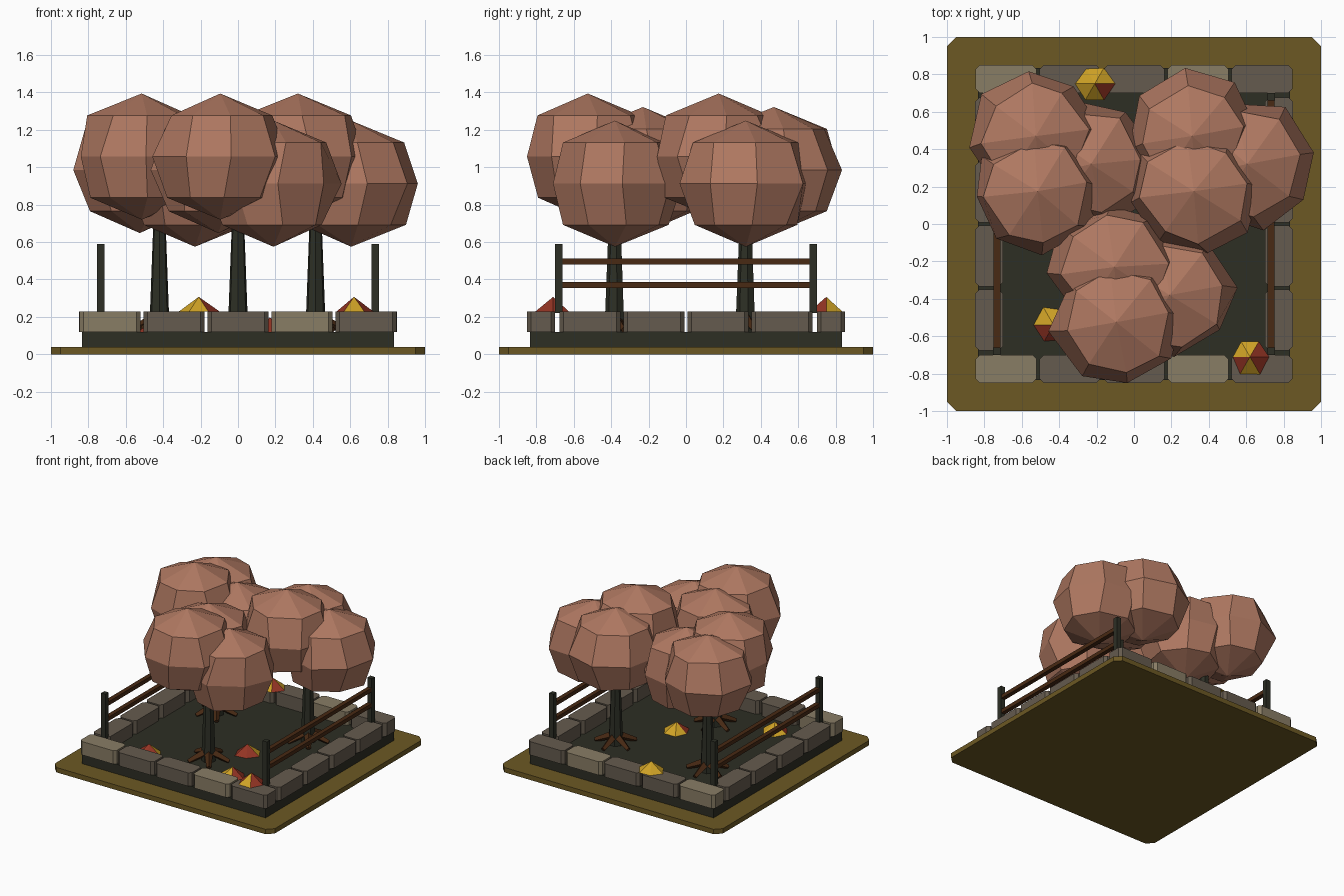
import bpy, bmesh, math, random
from mathutils import Vector

if "Cube" in bpy.data.objects:
    bpy.data.objects.remove(bpy.data.objects["Cube"])

random.seed(4)


def material(name, rgb):
    m = bpy.data.materials.new(name)
    lin = [((c / 255 + 0.055) / 1.055) ** 2.4 if c > 10 else c / 255 / 12.92 for c in rgb]
    m.diffuse_color = (*lin, 1)
    m.use_nodes = True
    m.node_tree.nodes["Principled BSDF"].inputs["Base Color"].default_value = m.diffuse_color
    return m


GRASS = material("dry_grass", (108, 88, 35))
SOIL = material("dark_soil", (45, 46, 36))
BARK = material("dark_bark", (45, 47, 37))
WOOD = material("brown_wood", (72, 41, 19))
LIGHT = material("light_stone", (137, 125, 101))
MID = material("grey_stone", (101, 91, 78))
LEAF = material("autumn_canopy", (175, 120, 97))
YELLOW = material("yellow_leaf", (208, 163, 38))
RED = material("red_leaf", (148, 52, 36))


def finish(name, bm, *mats):
    bmesh.ops.recalc_face_normals(bm, faces=bm.faces)
    me = bpy.data.meshes.new(name)
    bm.to_mesh(me)
    bm.free()
    for m in mats:
        me.materials.append(m)
    ob = bpy.data.objects.new(name, me)
    bpy.context.collection.objects.link(ob)
    return ob


def box(name, lo, hi, mat, corner=0):
    """Box between two corners, with optional chamfered vertical edges."""
    bm = bmesh.new()
    bmesh.ops.create_cube(bm, size=1)
    lo, hi = Vector(lo), Vector(hi)
    for v in bm.verts:
        v.co = Vector([(lo[i] + hi[i]) / 2 + v.co[i] * (hi[i] - lo[i]) for i in range(3)])
    if corner:
        edges = [e for e in bm.edges if abs(e.verts[0].co.z - e.verts[1].co.z) > 1e-4]
        bmesh.ops.bevel(bm, geom=edges, offset=corner, segments=1, affect='EDGES')
    return finish(name, bm, mat)


def taper(name, a, b, r1, r2, sides, mat):
    """Tapered prism from point a to point b."""
    a, b = Vector(a), Vector(b)
    bm = bmesh.new()
    bmesh.ops.create_cone(bm, cap_ends=True, segments=sides, radius1=r1, radius2=r2,
                          depth=(b - a).length)
    rot = (b - a).to_track_quat('Z', 'Y')
    for v in bm.verts:
        v.co = rot @ v.co + (a + b) / 2
    return finish(name, bm, mat)


# Ground plate and planting bed
box("ground_plate", (-1, -1, 0), (1, 1, 0.04), GRASS, 0.05)
box("soil_bed", (-0.835, -0.835, 0.04), (0.835, 0.835, 0.12), SOIL)

# Stone border: five along front and back, four along each side
for s, side in ((-1, "front"), (1, "back")):
    for i in range(5):
        x = -0.684 + 0.342 * i
        box(f"{side}_stone_{i}", (x - 0.163, s * 0.775 - 0.075, 0.12),
            (x + 0.163, s * 0.775 + 0.075, 0.23), LIGHT if i % 3 == 0 else MID, 0.022)
for s, side in ((-1, "left"), (1, "right")):
    for i in range(4):
        y = -0.513 + 0.342 * i
        box(f"{side}_stone_{i}", (s * 0.775 - 0.075, y - 0.163, 0.12),
            (s * 0.775 + 0.075, y + 0.163, 0.23), MID, 0.022)

# Side fences
for s, side in ((-1, "left"), (1, "right")):
    for y in (-0.68, 0.68):
        box(f"{side}_fence_post", (s * 0.733 - 0.02, y - 0.02, 0.22),
            (s * 0.733 + 0.02, y + 0.02, 0.59), BARK)
    for z in (0.37, 0.497):
        box(f"{side}_fence_rail", (s * 0.733 - 0.018, -0.67, z - 0.016),
            (s * 0.733 + 0.018, 0.67, z + 0.016), WOOD)


def leaf_ball(name, centre):
    """Eight-sided faceted ball with slightly uneven rings."""
    bm = bmesh.new()
    bmesh.ops.create_uvsphere(bm, u_segments=8, v_segments=4, radius=1)
    for v in bm.verts:
        z = v.co.z
        if abs(z) > 0.9:
            v.co = (0, 0, math.copysign(0.337, z))
        else:
            ring = abs(z) > 0.3
            a = math.atan2(v.co.y, v.co.x) + random.uniform(-0.09, 0.09) + 0.15
            r = (0.278 if ring else 0.345) * random.uniform(0.94, 1.07)
            v.co = (r * math.cos(a), r * math.sin(a), math.copysign(0.22, z) if ring else 0)
        v.co += Vector(centre)
    return finish(name, bm, LEAF)


# Trees: trunk, splayed roots and three leaf balls each
for n, (tx, ty) in enumerate(((-0.42, 0.32), (0, -0.38), (0.415, 0.32))):
    taper(f"trunk_{n}", (tx, ty, 0.12), (tx, ty, 0.85), 0.056, 0.028, 7, BARK)
    for k in range(5):
        a = math.tau * k / 5 + 0.3
        c, s = math.cos(a), math.sin(a)
        taper(f"root_{n}_{k}", (tx + 0.03 * c, ty + 0.03 * s, 0.185),
              (tx + 0.16 * c, ty + 0.16 * s, 0.13), 0.032, 0.018, 4, WOOD)
    for k, (dx, dy, z) in enumerate(((0.19, 0, 0.912), (-0.105, 0.15, 0.985),
                                     (-0.095, -0.145, 1.057))):
        leaf_ball(f"canopy_{n}_{k}", (tx + dx, ty + dy, z))

# Leaf piles: low six-sided pyramids with some red sides
PILES = (((-0.21, 0.75, 0.23), (5,)), ((0.62, -0.71, 0.23), (0, 3, 5)),
         ((-0.43, -0.54, 0.12), (3, 4, 5)), ((0.17, -0.12, 0.12), (3, 4, 5)),
         ((0.31, -0.51, 0.12), (0, 5)))
for n, (p, reds) in enumerate(PILES):
    bm = bmesh.new()
    top = bm.verts.new((p[0], p[1], p[2] + 0.077))
    rim = []
    for k in range(6):
        a, r = math.tau * k / 6, random.uniform(0.09, 0.11)
        rim.append(bm.verts.new((p[0] + r * math.cos(a), p[1] + r * math.sin(a), p[2])))
    for k in range(6):
        f = bm.faces.new((rim[k], rim[(k + 1) % 6], top))
        f.material_index = 1 if k in reds else 0
    bm.faces.new(rim[::-1])
    finish(f"leaf_pile_{n}", bm, YELLOW, RED)
